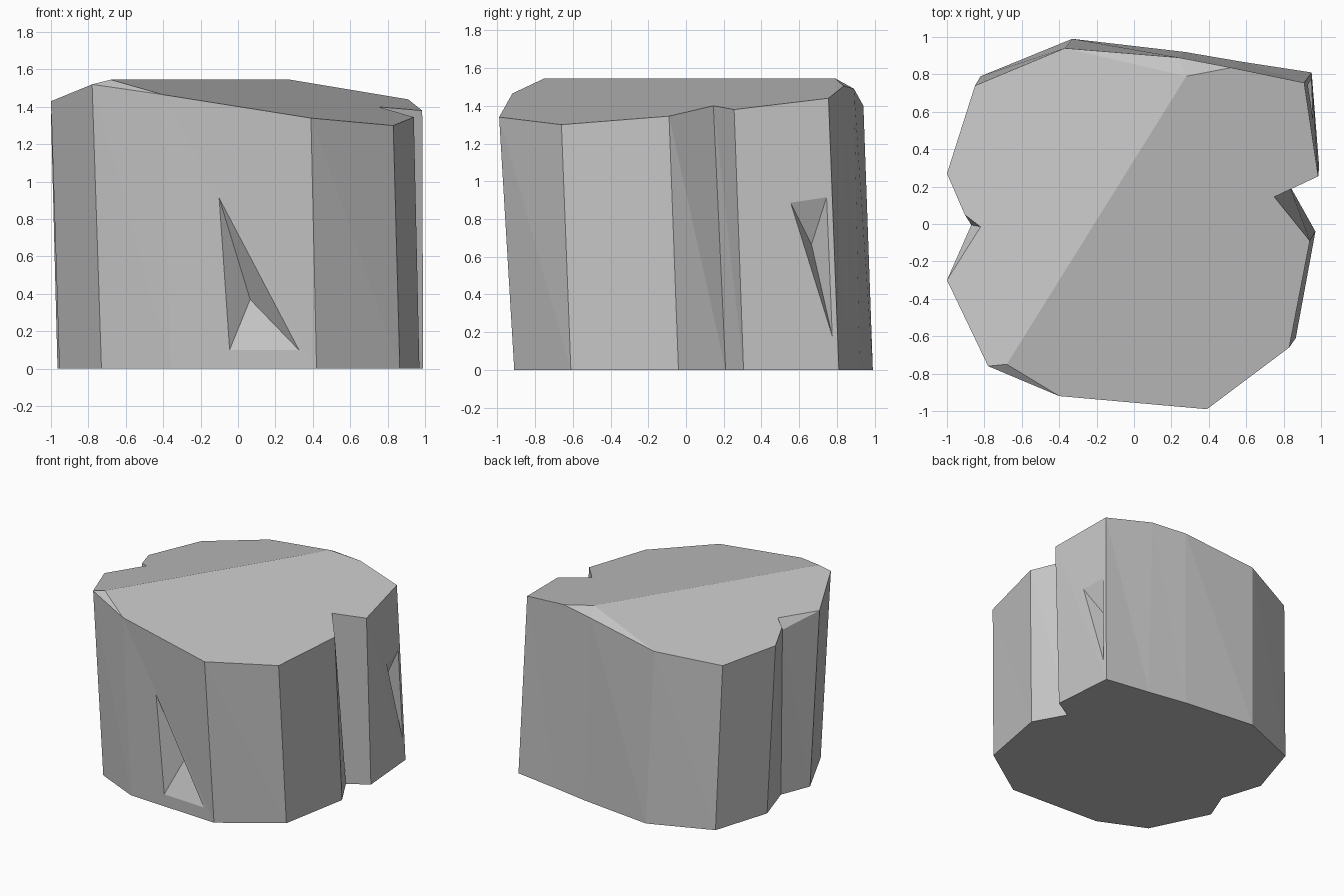
import bpy
import bmesh
from mathutils import Vector

cube = bpy.data.objects.get("Cube")
if cube:
    bpy.data.objects.remove(cube, do_unlink=True)

stone = bpy.data.materials.new("stone grey")
stone.use_nodes = True
colour = (0.55, 0.55, 0.55, 1)
stone.diffuse_color = colour
stone.node_tree.nodes["Principled BSDF"].inputs["Base Color"].default_value = colour


def make_object(name, bm):
    bmesh.ops.recalc_face_normals(bm, faces=bm.faces[:])
    mesh = bpy.data.meshes.new(name)
    bm.to_mesh(mesh)
    bm.free()
    mesh.materials.append(stone)
    obj = bpy.data.objects.new(name, mesh)
    bpy.context.collection.objects.link(obj)
    return obj


# Leaning column: each corner has a rim point and a foot point
corners = [
    ((-.78, -.76, 1.52), (-.73, -.70)),
    ((-.40, -.92, 1.465), (-.36, -.87)),
    ((.39, -.99, 1.34), (.42, -.91)),
    ((.83, -.66, 1.30), (.865, -.61)),
    ((.94, -.09, 1.345), (.97, -.04)),
    ((.75, .145, 1.40), (.83, .21)),
    ((.985, .255, 1.38), (.99, .305)),
    ((.91, .755, 1.44), (.95, .81)),
    ((.52, .836, 1.505), (.58, .867)),
    ((.24, .89, 1.49), (.27, .92)),
    ((-.37, .94, 1.40), (-.33, .99)),
    ((-.85, .74, 1.335), (-.82, .79)),
    ((-1, .27, 1.36), (-.965, .33)),
    ((-.87, -.005, 1.35), (-.86, 0)),
    ((-1, -.30, 1.43), (-.955, -.24)),
]
bm = bmesh.new()
rim = [bm.verts.new(top) for top, foot in corners]
base = [bm.verts.new((*foot, 0)) for top, foot in corners]
for i in range(len(corners)):
    j = (i + 1) % len(corners)
    bm.faces.new((base[i], base[j], rim[i]))
    bm.faces.new((base[j], rim[j], rim[i]))
bm.faces.new(base[::-1])

# Top: two slopes meeting at a ridge, with chipped ends
ridge_front = bm.verts.new((-.68, -.75, 1.545))
ridge_back = bm.verts.new((.28, .79, 1.545))
notch_lip = bm.verts.new((-.905, .05, 1.40))
notch_tip = bm.verts.new((-.82, -.015, 1.43))
bm.faces.new([ridge_front] + rim[1:9] + [ridge_back])
bm.faces.new([ridge_back] + rim[10:13] + [notch_lip, notch_tip, rim[14], rim[0], ridge_front])
for tri in ((ridge_front, rim[0], rim[1]),
            (ridge_back, rim[8], rim[9]),
            (ridge_back, rim[9], rim[10]),
            (rim[12], rim[13], notch_lip),
            (notch_lip, rim[13], notch_tip),
            (notch_tip, rim[13], rim[14])):
    bm.faces.new(tri)
rock = make_object("rock", bm)


# Chips: three-sided pits cut into the walls
def cut_chip(name, deep, outline):
    deep = Vector(deep)
    pit = bmesh.new()
    tip = pit.verts.new(deep)
    ring = [pit.verts.new(deep + (Vector(p) - deep) * 1.4) for p in outline]
    pit.faces.new(ring)
    for i in range(3):
        pit.faces.new((tip, ring[i], ring[(i + 1) % 3]))
    cutter = make_object(name, pit)
    cutter.hide_render = True
    cutter.hide_set(True)
    cut = rock.modifiers.new(name, 'BOOLEAN')
    cut.operation = 'DIFFERENCE'
    cut.solver = 'EXACT'
    cut.object = cutter
    return cutter


cutters = [
    cut_chip("front_chip_cutter", (.065, -.79, .37),
             [(-.10, -.915, .91), (-.045, -.89, .10), (.325, -.908, .10)]),
    cut_chip("side_chip_cutter", (.85, .665, .665),
             [(.957, .555, .885), (.929, .745, .915), (.949, .775, .18)]),
]

# Apply the cuts and remove the cutters
bpy.context.view_layer.update()
depsgraph = bpy.context.evaluated_depsgraph_get()
carved = bpy.data.meshes.new_from_object(rock.evaluated_get(depsgraph))
rock.modifiers.clear()
rock.data = carved
for cutter in cutters:
    bpy.data.objects.remove(cutter, do_unlink=True)
